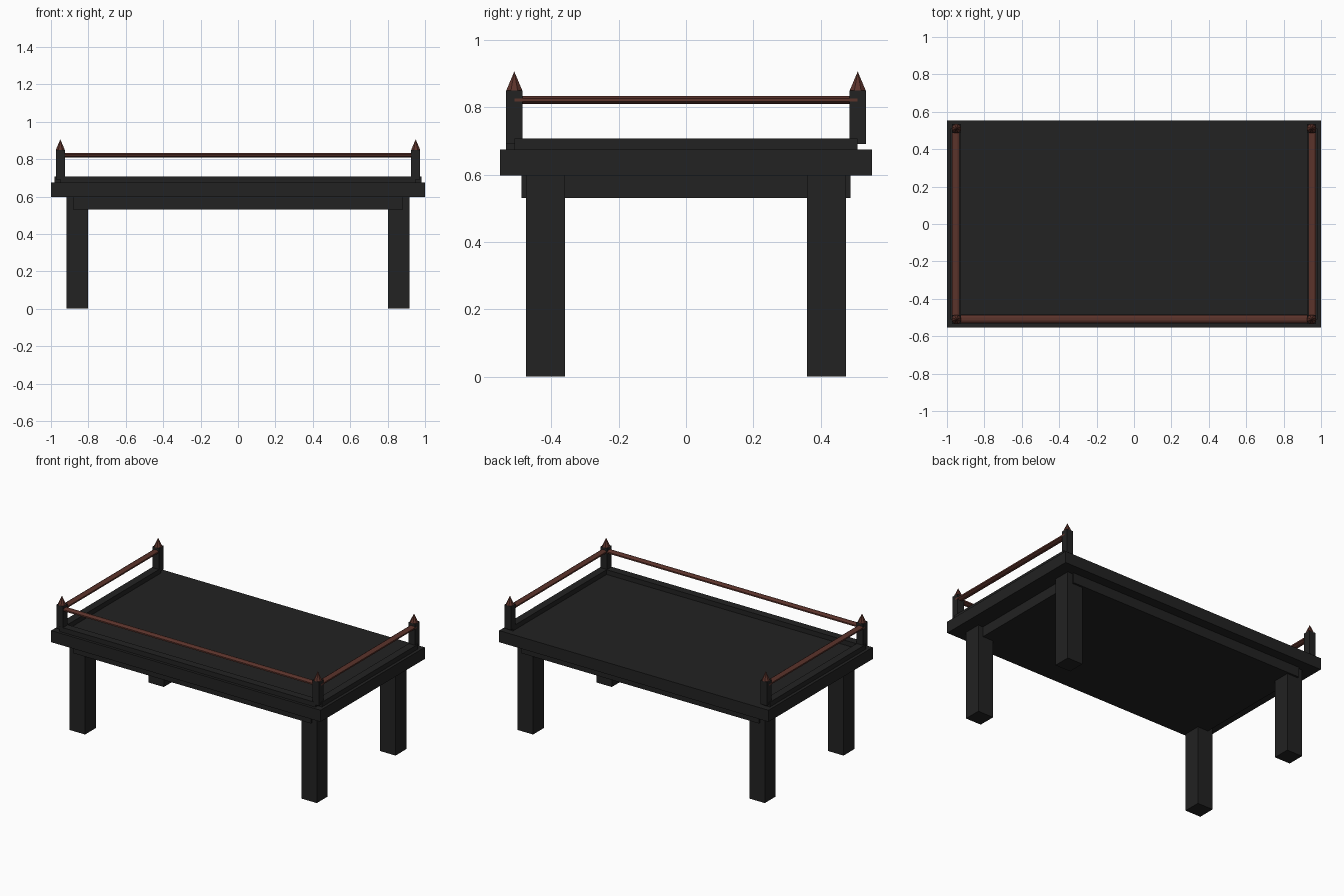
import bpy, math
from mathutils import Matrix

if "Cube" in bpy.data.objects:
    bpy.data.objects.remove(bpy.data.objects["Cube"])


def material(name, rgb):
    m = bpy.data.materials.new(name)
    m.diffuse_color = (*rgb, 1)
    m.use_nodes = True
    m.node_tree.nodes["Principled BSDF"].inputs["Base Color"].default_value = m.diffuse_color
    return m


black = material("black wood", (0.016, 0.016, 0.016))
brown = material("red brown wood", (0.105, 0.033, 0.024))


def box(name, x0, x1, y0, y1, z0, z1, mat=black):
    bpy.ops.mesh.primitive_cube_add(
        size=1, location=((x0 + x1) / 2, (y0 + y1) / 2, (z0 + z1) / 2))
    o = bpy.context.object
    o.name = name
    o.data.transform(Matrix.Diagonal((x1 - x0, y1 - y0, z1 - z0, 1)))
    o.data.materials.append(mat)
    return o


def rail(name, length, center, along_x):
    # flattened eight-sided bar: 0.042 wide, 0.023 high
    r = 0.021 / math.cos(math.pi / 8)
    bpy.ops.mesh.primitive_cylinder_add(vertices=8, radius=r, depth=length, location=center)
    o = bpy.context.object
    o.name = name
    m = Matrix.Rotation(math.pi / 2, 4, 'X') @ Matrix.Rotation(math.pi / 8, 4, 'Z')
    m = Matrix.Diagonal((1, 1, 0.55, 1)) @ m
    if along_x:
        m = Matrix.Rotation(math.pi / 2, 4, 'Z') @ m
    o.data.transform(m)
    o.data.materials.append(brown)


# Table top and the solid apron under it
box("table_top", -1, 1, -0.553, 0.553, 0.597, 0.675)
box("apron", -0.882, 0.882, -0.488, 0.488, 0.53, 0.598)

# Raised border on the front and both sides, open at the back
box("front_border", -0.95, 0.95, -0.535, -0.483, 0.674, 0.707)
rail("front_rail", 1.90, (0, -0.508, 0.821), True)

for sx, side in ((-1, "left"), (1, "right")):
    xs = sorted((sx * 0.98, sx * 0.928))
    box(side + "_border", *xs, -0.51, 0.51, 0.674, 0.707)
    rail(side + "_rail", 1.02, (sx * 0.953, 0, 0.821), False)
    for sy, end in ((-1, "front"), (1, "back")):
        # Legs
        lx = sorted((sx * 0.918, sx * 0.803))
        ly = sorted((sy * 0.475, sy * 0.36))
        box(f"{end}_{side}_leg", *lx, *ly, 0, 0.598)
        # Corner posts with pointed caps
        px, py = sx * 0.95, sy * 0.51
        box(f"{end}_{side}_post", px - 0.024, px + 0.024, py - 0.024, py + 0.024, 0.69, 0.849)
        bpy.ops.mesh.primitive_cone_add(
            vertices=8, radius1=0.024 / math.cos(math.pi / 8), radius2=0, depth=0.057,
            location=(px, py, 0.849 + 0.0285))
        cap = bpy.context.object
        cap.name = f"{end}_{side}_post_cap"
        cap.data.transform(Matrix.Rotation(math.pi / 8, 4, 'Z'))
        cap.data.materials.append(brown)
